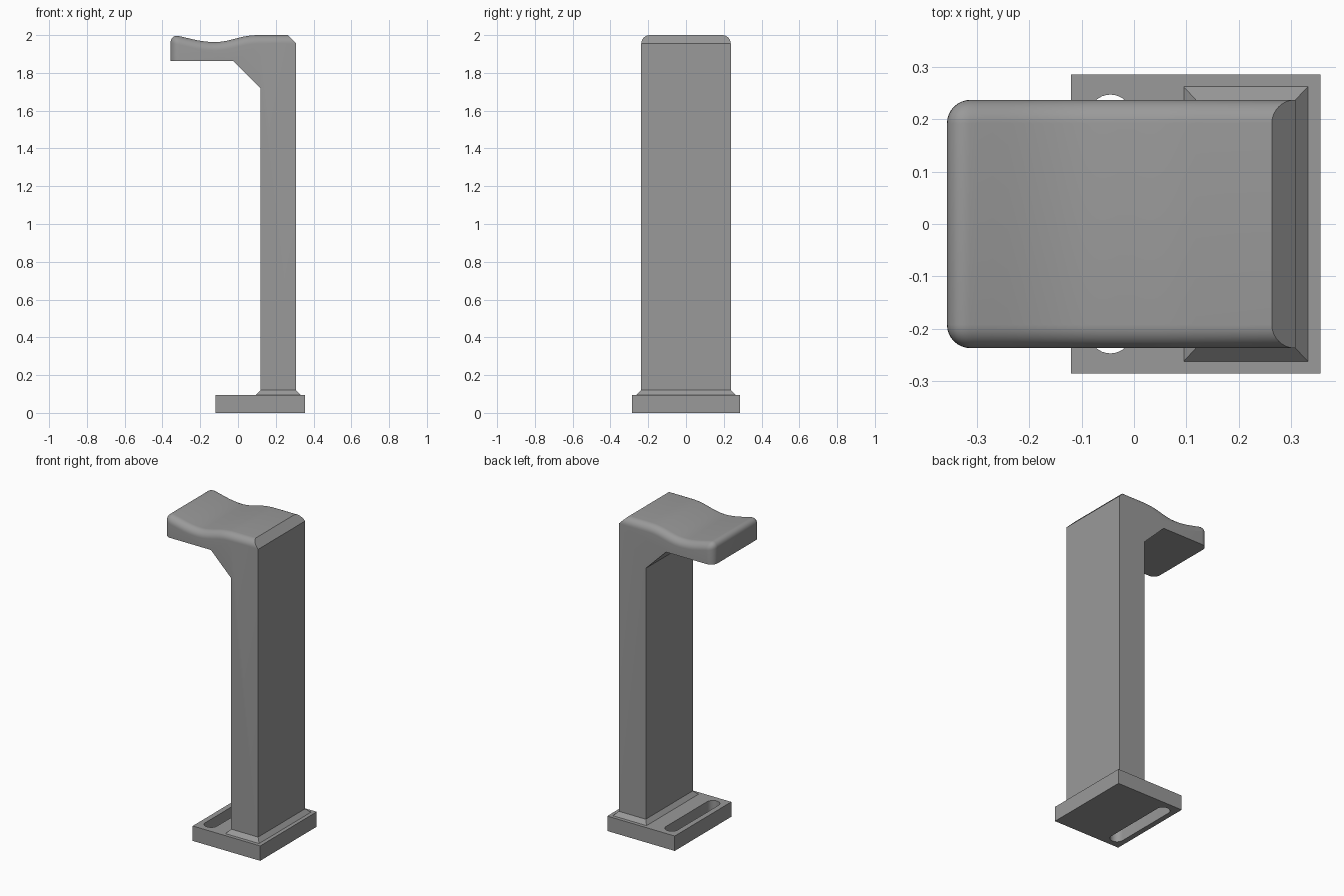
import bpy, bmesh, math
from mathutils import Vector

if "Cube" in bpy.data.objects:
    bpy.data.objects.remove(bpy.data.objects["Cube"])

grey = bpy.data.materials.new("mid grey")
grey.diffuse_color = (0.32, 0.32, 0.32, 1)
grey.use_nodes = True
grey.node_tree.nodes["Principled BSDF"].inputs["Base Color"].default_value = grey.diffuse_color


def add_object(name, mesh, smooth=False):
    obj = bpy.data.objects.new(name, mesh)
    bpy.context.collection.objects.link(obj)
    mesh.materials.clear()
    mesh.materials.append(grey)
    if smooth:
        bpy.ops.object.select_all(action='DESELECT')
        bpy.context.view_layer.objects.active = obj
        obj.select_set(True)
        bpy.ops.object.shade_smooth_by_angle(angle=math.radians(30))
    return obj


def add_outline(curve, points):
    spline = curve.splines.new('POLY')
    spline.points.add(len(points) - 1)
    for p, (x, y) in zip(spline.points, points):
        p.co = (x, y, 0, 1)
    spline.use_cyclic_u = True


# Base plate with a long rounded slot
plate = bpy.data.curves.new("plate_outline", 'CURVE')
plate.dimensions = '2D'
plate.fill_mode = 'BOTH'
plate.extrude = 0.0475
add_outline(plate, [(-0.12, -0.285), (0.356, -0.285), (0.356, 0.285), (-0.12, 0.285)])
slot = []
for i in range(34):
    a = math.pi * (i if i < 17 else i - 1) / 16
    side = 1 if i < 17 else -1
    slot.append((-0.045 + 0.041 * math.cos(a), side * 0.206 + 0.041 * math.sin(a)))
add_outline(plate, slot)
temp = bpy.data.objects.new("plate_curve", plate)
bpy.context.collection.objects.link(temp)
bpy.context.view_layer.update()
mesh = bpy.data.meshes.new_from_object(temp.evaluated_get(bpy.context.evaluated_depsgraph_get()))
bpy.data.objects.remove(temp)
bm = bmesh.new()
bm.from_mesh(mesh)
bmesh.ops.translate(bm, verts=bm.verts, vec=(0, 0, 0.0475))
bmesh.ops.remove_doubles(bm, verts=bm.verts, dist=1e-5)
bmesh.ops.recalc_face_normals(bm, faces=bm.faces)
bm.to_mesh(mesh)
bm.free()
add_object("base_plate", mesh, smooth=True)

# Sloped collar around the foot of the column
bm = bmesh.new()
rings = []
for z, x0, x1, y in ((0.095, 0.095, 0.332, 0.262), (0.12, 0.118, 0.308, 0.237)):
    rings.append([bm.verts.new(p) for p in ((x0, -y, z), (x1, -y, z), (x1, y, z), (x0, y, z))])
for i in range(4):
    j = (i + 1) % 4
    bm.faces.new((rings[0][i], rings[0][j], rings[1][j], rings[1][i]))
mesh = bpy.data.meshes.new("foot_collar")
bm.to_mesh(mesh)
bm.free()
add_object("foot_collar", mesh)

# Column and dished head: side profile extruded across the width
HALF, R = 0.237, 0.045
top = [(0.118, 2.0), (0.09, 1.9995), (0.06, 1.997), (0.03, 1.992), (0.0, 1.985),
       (-0.03, 1.977), (-0.06, 1.970), (-0.09, 1.965), (-0.12, 1.963), (-0.15, 1.964),
       (-0.18, 1.967), (-0.21, 1.9715), (-0.24, 1.978), (-0.27, 1.985), (-0.30, 1.992),
       (-0.357, 2.005)]
profile = [(0.118, 0.095), (0.4, 0.095), (0.4, 2.0)] + top + \
          [(-0.357, 1.862), (-0.025, 1.862), (0.118, 1.72)]
bm = bmesh.new()
front = bm.faces.new([bm.verts.new((x, -HALF, z)) for x, z in profile])
ext = bmesh.ops.extrude_face_region(bm, geom=[front], use_keep_orig=True)
bmesh.ops.translate(bm, vec=(0, 2 * HALF, 0),
                    verts=[v for v in ext["geom"] if isinstance(v, bmesh.types.BMVert)])
bmesh.ops.recalc_face_normals(bm, faces=bm.faces)


def rounded(edge):
    a, b = (v.co for v in edge.verts)
    across = abs(a.y - b.y) > 0.1
    if across:  # front lip
        return a.x < -0.35 and a.z > 1.9
    top_side = min(a.z, b.z) > 1.95 and max(a.x, b.x) <= 0.401
    lip_corner = max(a.x, b.x) < -0.35
    return top_side or lip_corner


bmesh.ops.bevel(bm, geom=[e for e in bm.edges if rounded(e)], offset=R,
                offset_type='OFFSET', segments=8, profile=0.5, affect='EDGES')

# Trim the back flat, then slice the sloped rear edge
for co, no in (((0.308, 0, 0), (1, 0, 0)), ((0.308, 0, 1.955), (1, 0, 1))):
    cut = bmesh.ops.bisect_plane(bm, geom=bm.verts[:] + bm.edges[:] + bm.faces[:], dist=1e-5,
                                 plane_co=co, plane_no=Vector(no).normalized(), clear_outer=True)
    bmesh.ops.holes_fill(bm, edges=[e for e in cut["geom_cut"]
                                    if isinstance(e, bmesh.types.BMEdge) and e.is_boundary])
bmesh.ops.recalc_face_normals(bm, faces=bm.faces)
mesh = bpy.data.meshes.new("column_and_head")
bm.to_mesh(mesh)
bm.free()
add_object("column_and_head", mesh, smooth=True)
